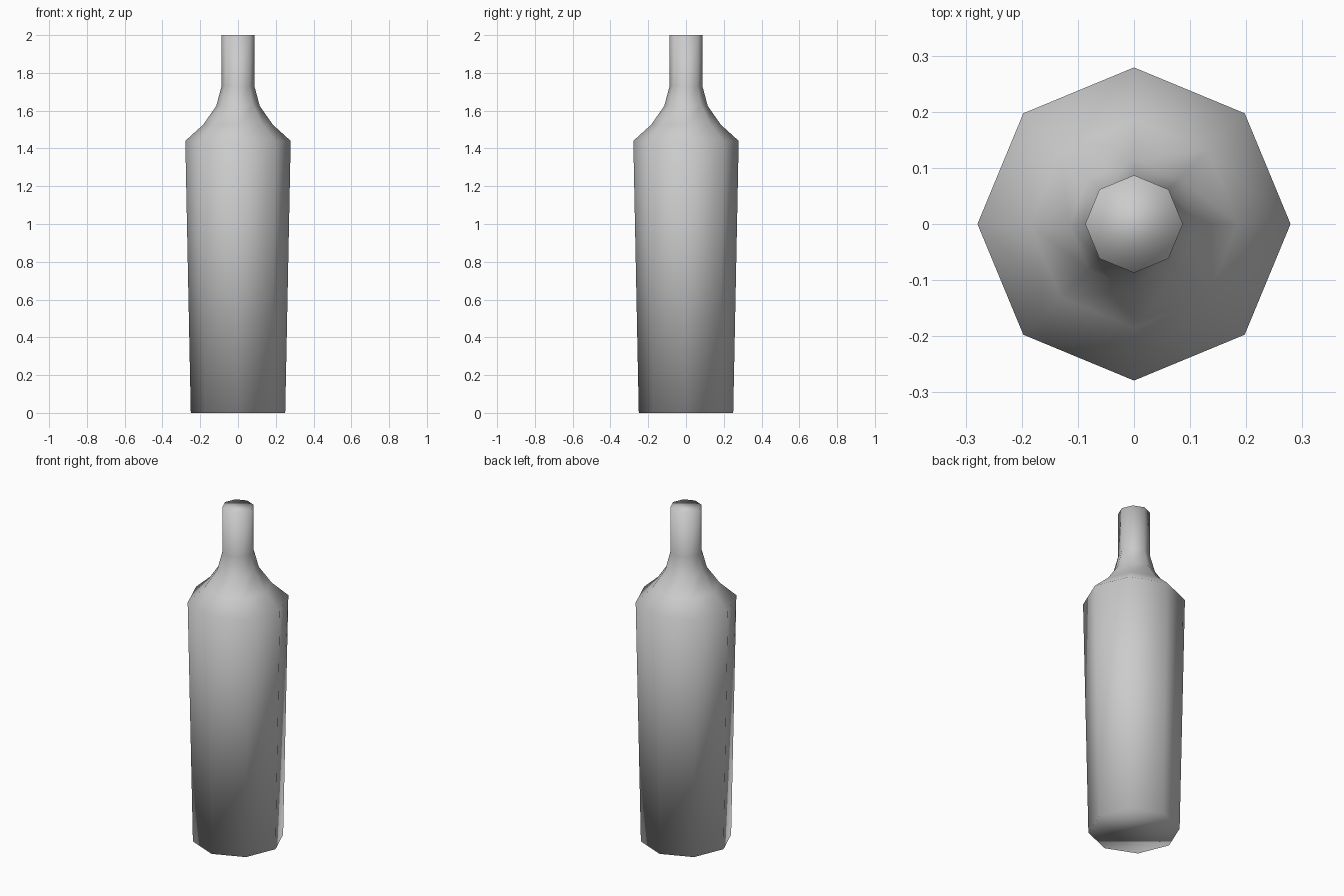
import bpy, bmesh
from math import cos, sin, tau

if "Cube" in bpy.data.objects:
    bpy.data.objects.remove(bpy.data.objects["Cube"])

SIDES = 8
# (radius, height) profile: base, shoulder, taper, neck, mouth
PROFILE = [(0.25, 0), (0.279, 1.44), (0.185, 1.525), (0.115, 1.625), (0.087, 1.73), (0.087, 2.0)]

bm = bmesh.new()
rings = [[bm.verts.new((r * cos(tau * i / SIDES), r * sin(tau * i / SIDES), z))
          for i in range(SIDES)] for r, z in PROFILE]

# side walls
for low, high in zip(rings, rings[1:]):
    for i in range(SIDES):
        j = (i + 1) % SIDES
        bm.faces.new((low[i], low[j], high[j], high[i]))

# flat base and closed mouth
bm.faces.new(rings[0][::-1])
bm.faces.new(rings[-1])

for f in bm.faces:
    f.smooth = True
bmesh.ops.recalc_face_normals(bm, faces=bm.faces)

mesh = bpy.data.meshes.new("bottle")
bm.to_mesh(mesh)
bm.free()
bottle = bpy.data.objects.new("bottle", mesh)
bpy.context.collection.objects.link(bottle)
